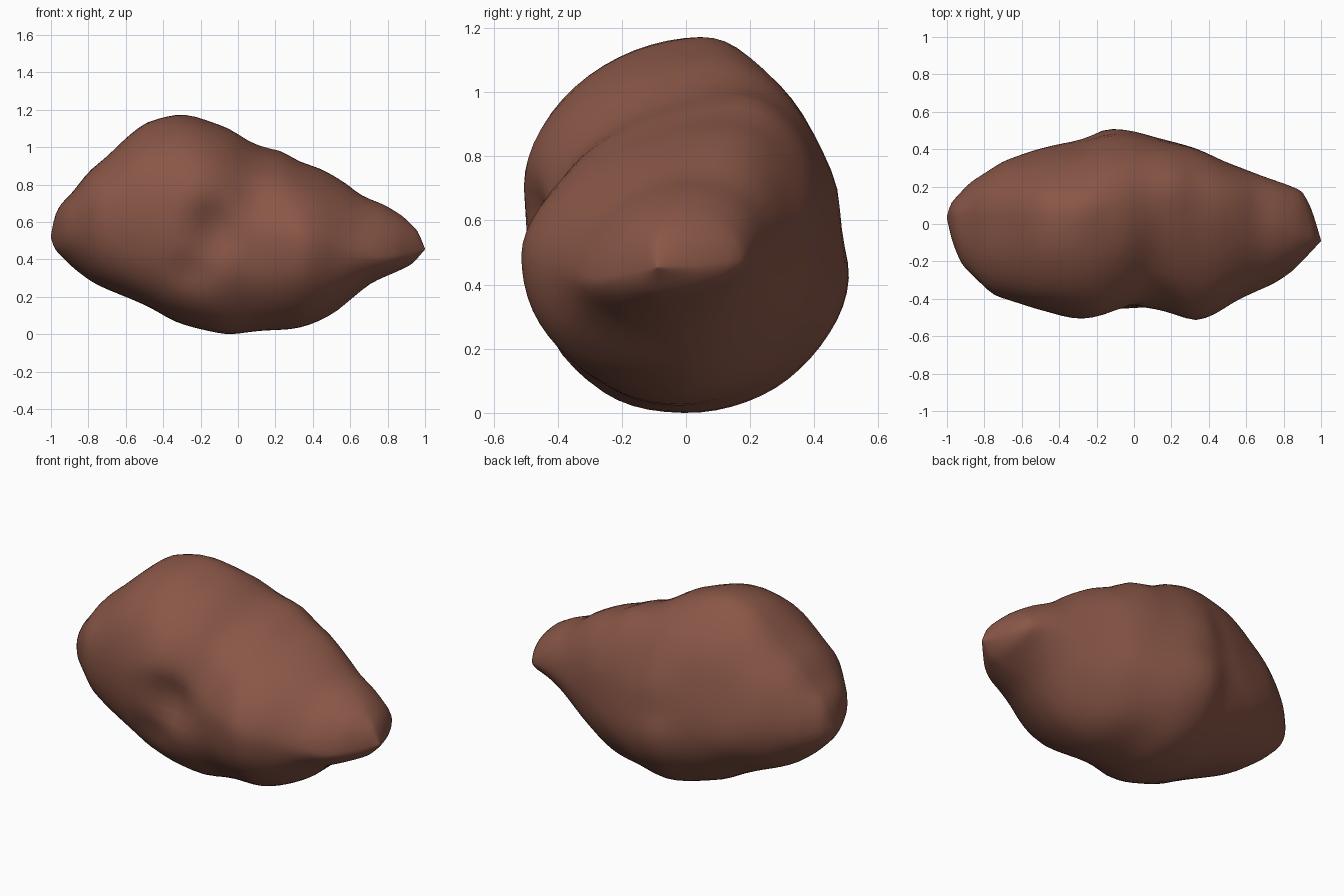
import bpy, bmesh, math
from mathutils import Vector, noise

if "Cube" in bpy.data.objects:
    bpy.data.objects.remove(bpy.data.objects["Cube"])

# Outlines read along x: top and bottom height, back and front depth
TOP = [(-1, .53), (-.98, .64), (-.95, .70), (-.88, .77), (-.8, .88), (-.7, .96), (-.6, 1.06), (-.5, 1.14),
       (-.33, 1.18), (-.25, 1.18), (-.1, 1.13), (-.03, 1.11), (.03, 1.05), (.15, 1.0), (.23, .99), (.32, .93),
       (.45, .89), (.58, .81), (.65, .75), (.78, .70), (.88, .64), (.96, .56), (1, .46)]
BOTTOM = [(-1, .52), (-.98, .46), (-.88, .36), (-.77, .28), (-.62, .21), (-.42, .12), (-.36, .08), (-.2, .03),
          (-.05, .0), (.1, .02), (.3, .03), (.4, .06), (.52, .12), (.6, .19), (.7, .27), (.83, .33),
          (.93, .38), (1, .46)]
BACK = [(-1, .04), (-.98, .11), (-.88, .22), (-.7, .34), (-.4, .43), (-.25, .46), (-.15, .52), (0, .5),
        (.15, .46), (.35, .40), (.5, .33), (.65, .27), (.8, .22), (.9, .18), (.95, .08), (1, -.09)]
FRONT = [(-1, .03), (-.97, -.1), (-.92, -.22), (-.75, -.38), (-.6, -.43), (-.3, -.52), (-.18, -.53),
         (-.03, -.49), (.05, -.46), (.15, -.47), (.22, -.49), (.33, -.52), (.42, -.49), (.55, -.41),
         (.75, -.32), (.85, -.25), (1, -.09)]
# Heights of the widest points, and depth of the crest and keel lines
BACK_MID = [(-1, .54), (-.8, .56), (-.4, .5), (0, .46), (.5, .5), (.8, .5), (1, .46)]
FRONT_MID = [(-1, .54), (-.8, .65), (-.5, .65), (-.2, .67), (.1, .55), (.35, .5), (.6, .44), (.8, .42), (1, .46)]
CREST = [(-1, .04), (-.3, .05), (0, .08), (.2, .14), (.5, .1), (.8, 0), (1, -.09)]
KEEL = [(-1, .04), (-.2, 0), (.6, -.03), (1, -.09)]
# Roundness of each quarter along x: below 1 is boxy, above 1 is flat
TOP_BACK = [(-1, 1), (-.5, 1.1), (-.1, 1.1), (.15, .88), (.6, .88), (1, 1)]
TOP_FRONT = [(-1, .9), (-.8, .85), (-.55, .87), (-.3, 1.04), (0, 1.1), (.2, 1.15), (.6, 1.1), (1, 1)]
LOW_BACK = [(-1, 1), (.1, 1), (.4, 1.08), (.8, 1.2), (1, 1.1)]
LOW_FRONT = [(-1, .95), (-.6, .82), (-.2, .85), (.1, .95), (.4, 1), (.8, 1.08), (1, 1)]


def at(curve, x):
    for (a, u), (b, v) in zip(curve, curve[1:]):
        if x <= b:
            return u + (v - u) * max(0, (x - a) / (b - a))
    return curve[-1][1]


# Hollows: centre, radius, push vector
DENTS = [((-.13, -.5, .58), .13, (0, .11, 0)),
         ((-.24, -.46, .36), .10, (0, .05, .01)),
         ((-.10, -.5, .48), .06, (0, .03, 0)),
         ((.08, -.42, .68), .12, (0, .02, -.01)),
         ((-.14, .5, .58), .09, (0, -.03, 0))]


def section_point(x, a):
    s, c = math.sin(a), math.cos(a)
    y_side, z_mid = (at(BACK, x), at(BACK_MID, x)) if s >= 0 else (at(FRONT, x), at(FRONT_MID, x))
    z_end, y_end = (at(TOP, x), at(CREST, x)) if c >= 0 else (at(BOTTOM, x), at(KEEL, x))
    quarter = (TOP_BACK if s >= 0 else TOP_FRONT) if c >= 0 else (LOW_BACK if s >= 0 else LOW_FRONT)
    p = at(quarter, x)
    v = Vector((x, y_end + (y_side - y_end) * abs(s) ** p, z_mid + (z_end - z_mid) * abs(c) ** p))
    shift = Vector()
    for centre, r, push in DENTS:
        shift += Vector(push) * math.exp(-((v - Vector(centre)).length / r) ** 2)
    # gentle lumps
    n = noise.noise(v * 4.5 + Vector((3, 1, 7))) * .01
    out = Vector((0, v.y, v.z - .55)).normalized()
    return v + shift + out * n * (1 - x ** 8)


# Rock body, lofted along x
RINGS, SIDES = 56, 64
bm = bmesh.new()
rings = []
for i in range(1, RINGS):
    x = -math.cos(math.pi * i / RINGS)
    rings.append([bm.verts.new(section_point(x, 2 * math.pi * j / SIDES)) for j in range(SIDES)])
for r0, r1 in zip(rings, rings[1:]):
    for j in range(SIDES):
        k = (j + 1) % SIDES
        bm.faces.new((r0[j], r0[k], r1[k], r1[j]))
for ring, tip in ((rings[0], (-1, .035, .53)), (rings[-1], (1, -.09, .46))):
    t = bm.verts.new(tip)
    for j in range(SIDES):
        bm.faces.new((ring[j], ring[(j + 1) % SIDES], t))
for _ in range(2):
    bmesh.ops.smooth_vert(bm, verts=bm.verts[:], factor=.5, use_axis_x=False, use_axis_y=True, use_axis_z=True)
bmesh.ops.recalc_face_normals(bm, faces=bm.faces[:])

# Rest the rock on the ground
low = min(v.co.z for v in bm.verts)
bmesh.ops.translate(bm, verts=bm.verts[:], vec=(0, 0, -low))
for f in bm.faces:
    f.smooth = True
mesh = bpy.data.meshes.new("rock")
bm.to_mesh(mesh)
bm.free()
rock = bpy.data.objects.new("rock", mesh)
bpy.context.collection.objects.link(rock)

mat = bpy.data.materials.new("reddish brown stone")
mat.diffuse_color = (.25, .094, .063, 1)
mat.use_nodes = True
mat.node_tree.nodes["Principled BSDF"].inputs["Base Color"].default_value = mat.diffuse_color
mesh.materials.append(mat)
